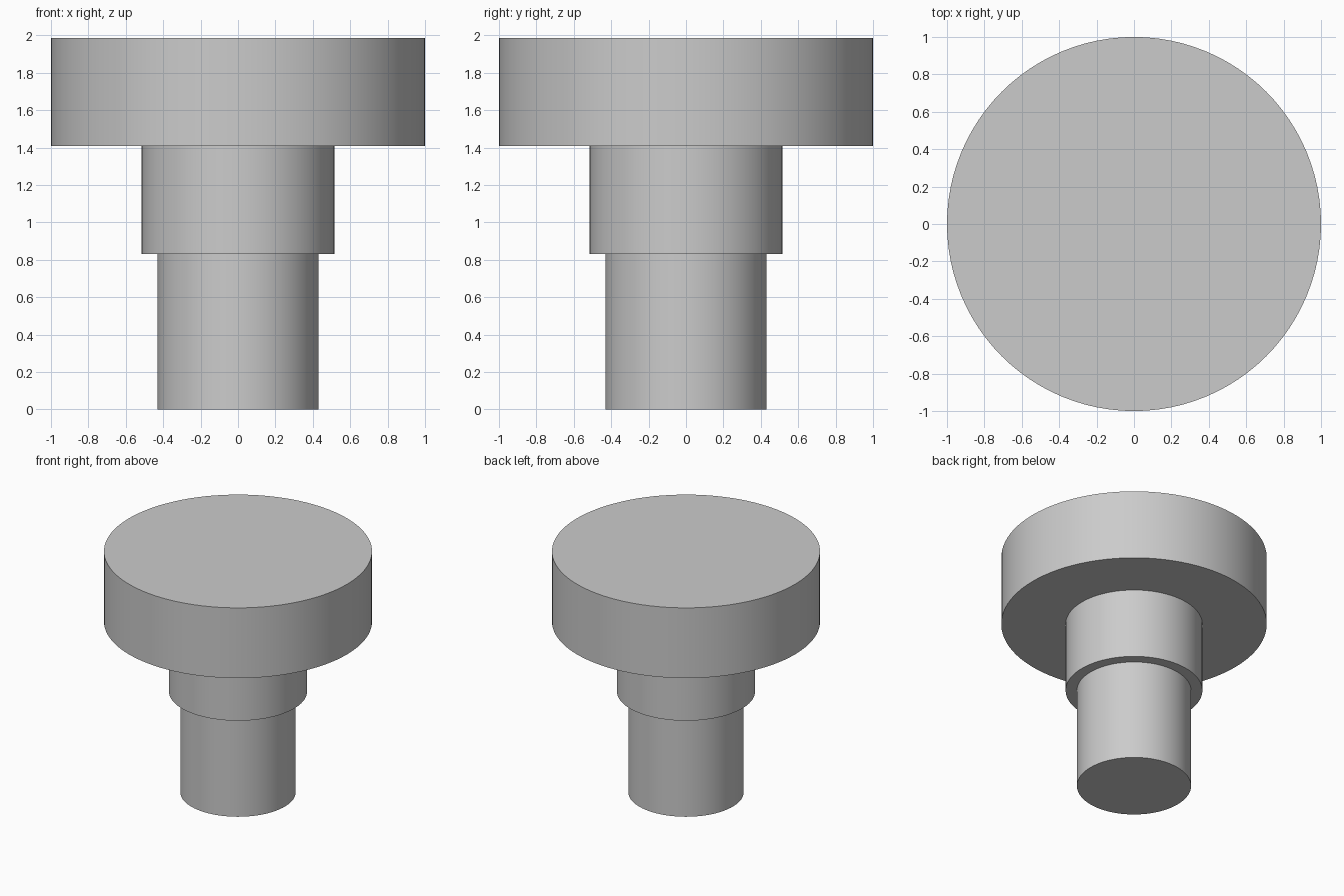
import bpy
import bmesh
from math import tau, radians
from mathutils import Matrix

SEGMENTS = 96

default_cube = bpy.data.objects.get("Cube")
if default_cube:
    bpy.data.objects.remove(default_cube, do_unlink=True)

# Single plain grey finish
grey = bpy.data.materials.new("plain_grey")
grey.use_nodes = True
colour = (0.6, 0.6, 0.6, 1.0)
grey.diffuse_color = colour
grey.node_tree.nodes["Principled BSDF"].inputs["Base Color"].default_value = colour

# Half profile (radius, height): shank, collar, head
profile = [
    (0.43, 0.0), (0.43, 0.83),
    (0.515, 0.83), (0.515, 1.407),
    (1.0, 1.407), (1.0, 1.985),
]

# Revolve the profile into one closed solid
bm = bmesh.new()
rings = []
for radius, height in profile:
    ring = bmesh.ops.create_circle(
        bm, segments=SEGMENTS, radius=radius,
        matrix=Matrix.Translation((0, 0, height)))["verts"]
    rings.append(ring)

for lower, upper in zip(rings, rings[1:]):
    for i in range(SEGMENTS):
        j = (i + 1) % SEGMENTS
        bm.faces.new((lower[i], lower[j], upper[j], upper[i]))

# End caps
bm.faces.new(rings[0])
bm.faces.new(rings[-1])
bmesh.ops.recalc_face_normals(bm, faces=bm.faces)

mesh = bpy.data.meshes.new("stepped_pin")
bm.to_mesh(mesh)
bm.free()
mesh.materials.append(grey)
pin = bpy.data.objects.new("stepped_pin", mesh)
bpy.context.collection.objects.link(pin)

# Smooth round walls with crisp shoulders
bpy.ops.object.select_all(action="DESELECT")
pin.select_set(True)
bpy.context.view_layer.objects.active = pin
bpy.ops.object.shade_smooth_by_angle(angle=radians(30))
